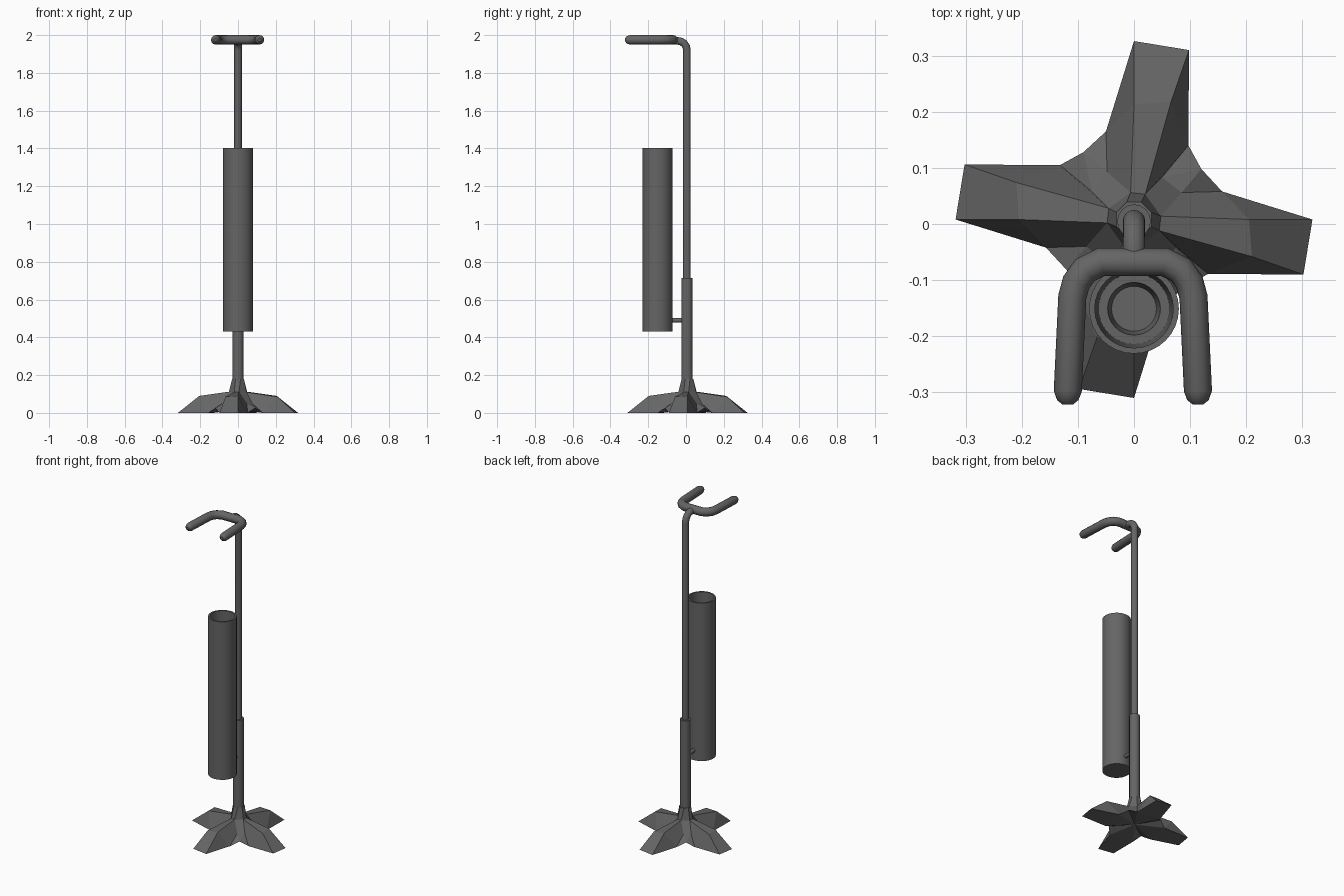
import bpy, bmesh, math
from mathutils import Matrix, Vector

if "Cube" in bpy.data.objects:
    bpy.data.objects.remove(bpy.data.objects["Cube"])

POLE_Y = 0.005
TUBE_Y = -0.151

# Dark grey metal
metal = bpy.data.materials.new('dark_metal')
metal.diffuse_color = (0.13, 0.13, 0.13, 1)
metal.use_nodes = True
metal.node_tree.nodes["Principled BSDF"].inputs["Base Color"].default_value = metal.diffuse_color


def finish(name, bm, smooth=True):
    bmesh.ops.recalc_face_normals(bm, faces=bm.faces)
    mesh = bpy.data.meshes.new(name)
    bm.to_mesh(mesh)
    bm.free()
    mesh.materials.append(metal)
    ob = bpy.data.objects.new(name, mesh)
    bpy.context.collection.objects.link(ob)
    if smooth:
        bpy.ops.object.select_all(action='DESELECT')
        bpy.context.view_layer.objects.active = ob
        ob.select_set(True)
        bpy.ops.object.shade_smooth_by_angle(angle=math.radians(32))
    return ob


def skin_rings(bm, rings):
    n = len(rings[0])
    for a, b in zip(rings, rings[1:]):
        for i in range(n):
            j = (i + 1) % n
            bm.faces.new((a[i], a[j], b[j], b[i]))
    bm.faces.new(rings[0])
    bm.faces.new(rings[-1])


def lathe(name, profile, y, sides):
    bm = bmesh.new()
    skin_rings(bm, [[bm.verts.new((r * math.cos(math.tau * i / sides),
                                   y + r * math.sin(math.tau * i / sides), z))
                     for i in range(sides)] for r, z in profile])
    return finish(name, bm)


def pipe(name, path, radii, side, sides):
    """Round pipe along a planar path; side is the normal of its plane."""
    bm = bmesh.new()
    pts = [Vector(p) for p in path]
    side = Vector(side)
    rings = []
    for k, p in enumerate(pts):
        d_in = (p - pts[k - 1]).normalized() if k else None
        d_out = (pts[k + 1] - p).normalized() if k + 1 < len(pts) else None
        d_in, d_out = d_in or d_out, d_out or d_in
        t = (d_in + d_out).normalized()
        stretch = 1 / t.dot(d_in)
        u = t.cross(side)
        rings.append([bm.verts.new(p + radii[k] * (u * stretch * math.cos(a) + side * math.sin(a)))
                      for a in (math.tau * i / sides for i in range(sides))])
    skin_rings(bm, rings)
    return finish(name, bm)


# Four-legged base: one leg with its raised web, turned four times
leg = {
    'V': (0.132, -0.097, 0), 'B': (0.302, -0.098, 0), 'A': (0.318, 0, 0),
    'U': (0.157, 0.05, 0), 'W': (0.12, 0.09, 0.025),
    'B1': (0.21, -0.066, 0.085), 'A1': (0.205, 0, 0.09),
    'B2': (0.045, -0.02, 0.11), 'A2': (0.048, 0.006, 0.112),
    'B3': (0.031, -0.013, 0.18), 'A3': (0.031, 0.013, 0.18),
    'P': (0.085, 0.048, 0.05), 'Q': (0.075, -0.05, 0.05),
}
bm = bmesh.new()
centre = bm.verts.new((0, 0.008, 0.015))
legs = []
for k in range(4):
    turn = Matrix.Translation((0, 0.008, 0)) @ Matrix.Rotation(k * math.pi / 2, 4, 'Z')
    legs.append({n: bm.verts.new(turn @ Vector(c)) for n, c in leg.items()})
for k in range(4):
    v, w = legs[k], legs[(k + 1) % 4]
    for names in ('A B B1 A1', 'A1 B1 B2 A2', 'A2 B2 B3 A3', 'A U A1',
                  'U P A2 A1', 'B V B1', 'V Q B2 B1', 'U W P',
                  "W Q' P", "W V' Q'", "P Q' B2' A2", "A2 B2' B3' A3",
                  'V B A U'):
        bm.faces.new([w[n[:-1]] if n.endswith("'") else v[n] for n in names.split()])
    for a, b in ((v['V'], v['U']), (v['U'], v['W']), (v['W'], w['V'])):
        bm.faces.new((a, b, centre))
bm.faces.new([v[n] for v in legs for n in ('B3', 'A3')])
finish('base', bm, smooth=False)

# Lower sleeve of the telescopic pole
lathe('lower_pole', [(0.03, 0.1), (0.03, 0.715)], POLE_Y, 16)

# Upper pole bending forward at the top
bend = [math.radians(a) for a in (0, 22.5, 45, 67.5, 90)]
path = [(0, POLE_Y, 0.7)]
path += [(0, POLE_Y - 0.05 * (1 - math.cos(a)), 1.92 + 0.05 * math.sin(a)) for a in bend]
path += [(0, -0.067, 1.97)]
pipe('upper_pole', path, [0.02] * len(path), (1, 0, 0), 16)

# Fork with rounded tips
half = [(0.116, -0.322), (0.116, -0.314), (0.116, -0.298), (0.108, -0.13),
        (0.101, -0.104), (0.085, -0.082), (0.057, -0.068)]
half_r = [0.009, 0.019, 0.025, 0.025, 0.025, 0.025, 0.025]
path = [(-x - 0.002, y, 1.975) for x, y in half]
path += [(x - 0.002, y, 1.975) for x, y in reversed(half)]
pipe('fork', path, half_r + half_r[::-1], (0, 0, 1), 12)

# Open holder tube with a stepped floor
lathe('holder_tube', [(0.08, 0.432), (0.08, 1.402), (0.07, 1.402), (0.063, 0.5),
                      (0.047, 0.5), (0.04, 0.45)], TUBE_Y, 32)

# Short bracket joining tube and pole
pipe('tube_bracket', [(0, -0.085, 0.49), (0, -0.015, 0.49)], [0.012] * 2, (1, 0, 0), 12)
